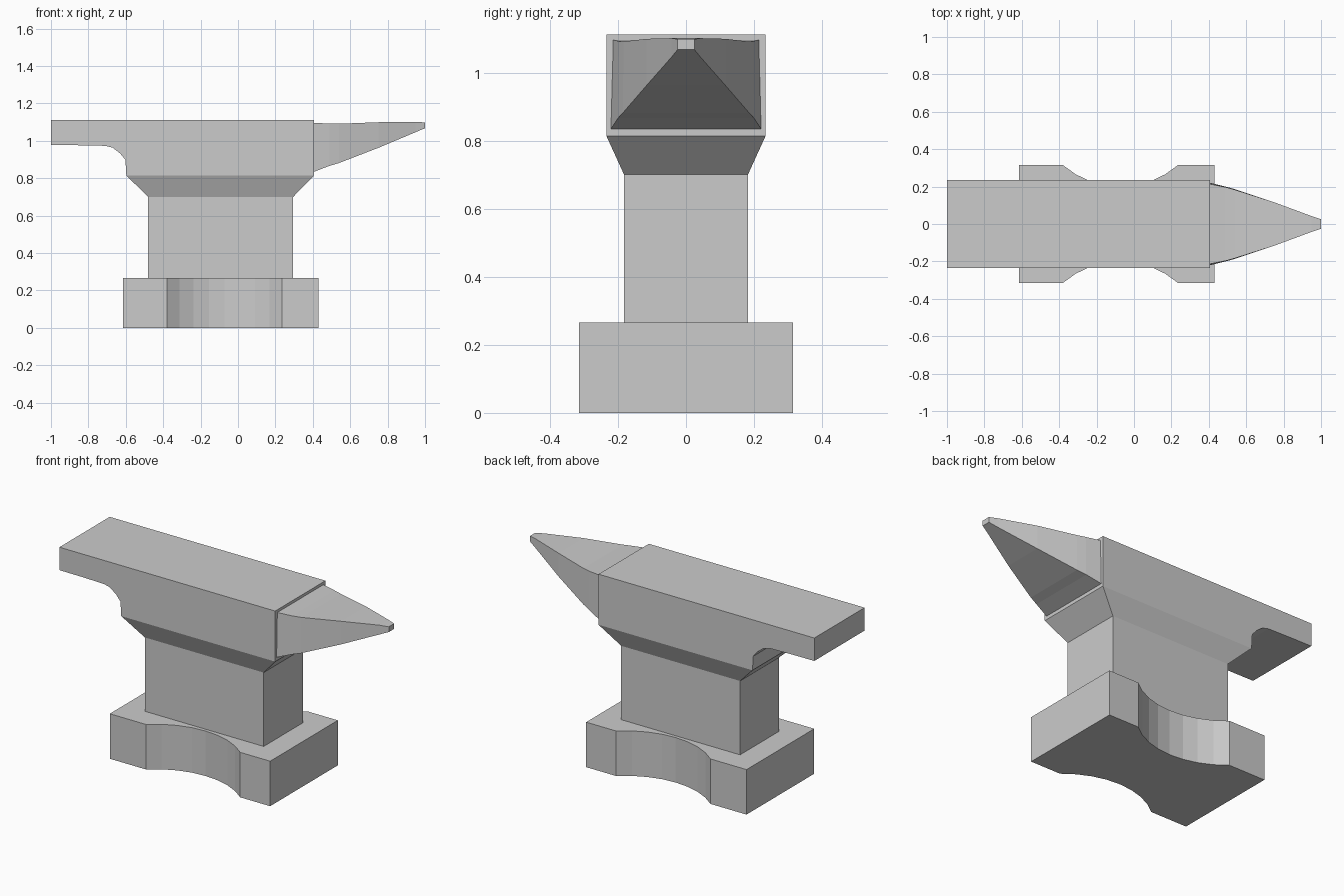
import bpy, bmesh, math

if "Cube" in bpy.data.objects:
    bpy.data.objects.remove(bpy.data.objects["Cube"])


def make(name, bm):
    bmesh.ops.recalc_face_normals(bm, faces=bm.faces)
    mesh = bpy.data.meshes.new(name)
    bm.to_mesh(mesh)
    bm.free()
    obj = bpy.data.objects.new(name, mesh)
    bpy.context.collection.objects.link(obj)
    return obj


def loft(name, rings):
    """Skin a stack of equal-count rings and cap both ends."""
    bm = bmesh.new()
    loops = [[bm.verts.new(p) for p in ring] for ring in rings]
    n = len(loops[0])
    for a, b in zip(loops, loops[1:]):
        for i in range(n):
            j = (i + 1) % n
            bm.faces.new((a[i], a[j], b[j], b[i]))
    bm.faces.new(loops[0])
    bm.faces.new(loops[-1])
    return make(name, bm)


# Base: block with a shallow arc scooped from front and back
half, depth, mid, steps = 0.3075, 0.115, -0.0725, 8
radius = (half ** 2 + depth ** 2) / (2 * depth)
sweep = math.asin(half / radius)
front = [(-0.615, -0.315)]
for i in range(steps + 1):
    a = -sweep + 2 * sweep * i / steps
    front.append((mid + radius * math.sin(a),
                  -0.315 + depth - radius * (1 - math.cos(a))))
front.append((0.43, -0.315))
outline = front + [(x, -y) for x, y in reversed(front)]
loft("base", [[(x, y, z) for x, y in outline] for z in (0, 0.265)])


# Waist: straight column flaring out to meet the body
def level(x0, x1, y, z):
    return [(x0, -y, z), (x1, -y, z), (x1, y, z), (x0, y, z)]


loft("waist", [level(-0.48, 0.295, 0.182, 0.265),
               level(-0.48, 0.295, 0.182, 0.70),
               level(-0.597, 0.406, 0.234, 0.814)])

# Body: side profile with the curved heel undercut
profile = [(-1, 1.112), (0.406, 1.112), (0.406, 0.814), (-0.597, 0.814),
           (-0.602, 0.898), (-0.63, 0.932), (-0.67, 0.963), (-0.71, 0.973),
           (-0.85, 0.976), (-1, 0.977)]
loft("body", [[(x, y, z) for x, z in profile] for y in (-0.234, 0.234)])

# Horn: rectangular sections tapering to a blunt tip (x, top y, bottom y, bottom z, top z)
sections = [(0.40, 0.215, 0.222, 0.832, 1.096), (0.49, 0.197, 0.200, 0.866, 1.092),
            (0.54, 0.183, 0.186, 0.881, 1.091), (0.75, 0.116, 0.116, 0.962, 1.099),
            (0.95, 0.042, 0.042, 1.046, 1.101), (1.0, 0.025, 0.025, 1.067, 1.098)]
loft("horn", [[(x, -yb, zb), (x, yb, zb), (x, yt, zt), (x, -yt, zt)]
              for x, yt, yb, zb, zt in sections])
